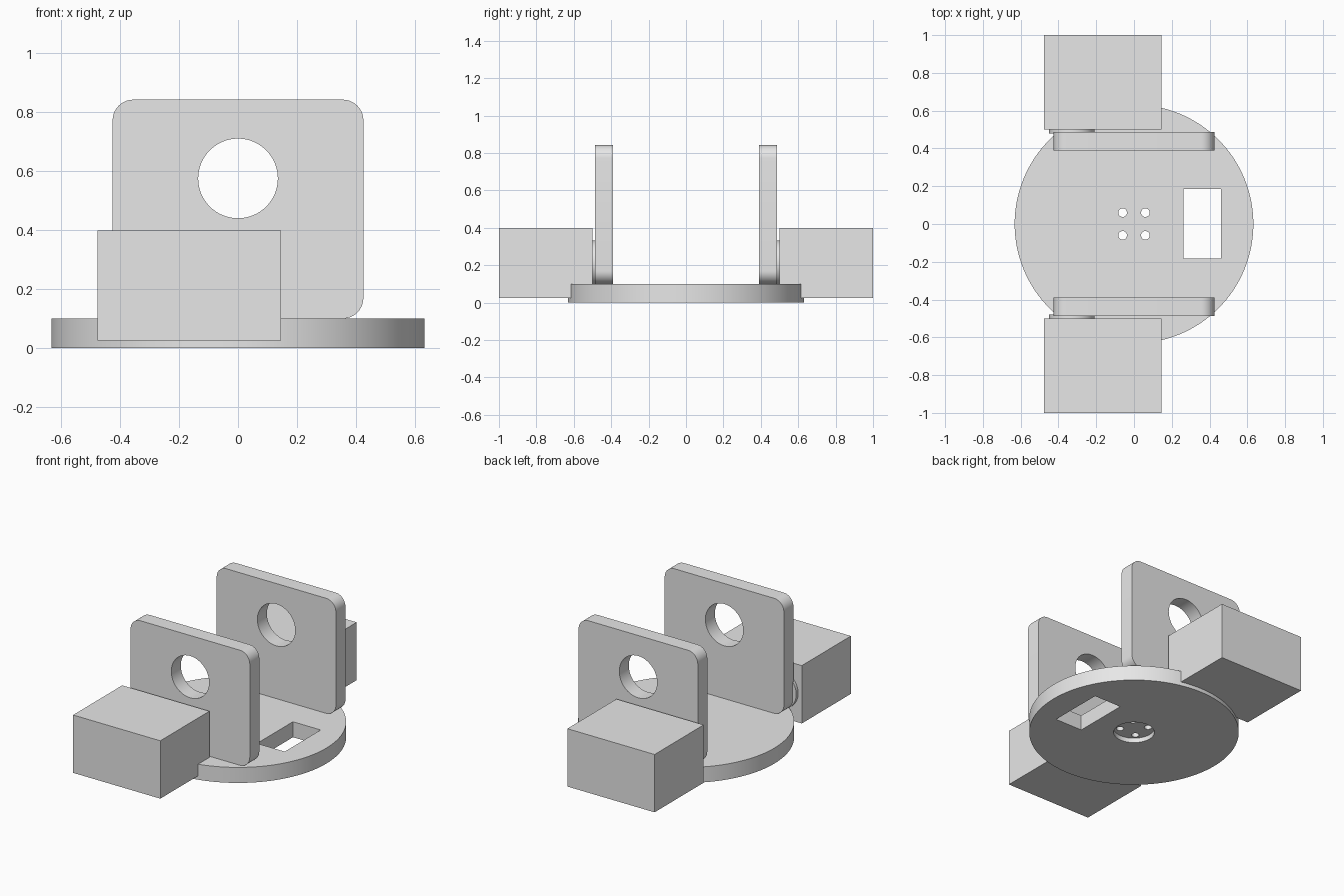
import bpy, bmesh
from math import sin, cos, pi
from mathutils import Matrix, Vector

cube = bpy.data.objects.get("Cube")
if cube:
    bpy.data.objects.remove(cube, do_unlink=True)

grey = bpy.data.materials.new("light_grey")
grey.use_nodes = True
grey.diffuse_color = (0.8, 0.8, 0.8, 1)
grey.node_tree.nodes["Principled BSDF"].inputs["Base Color"].default_value = (0.8, 0.8, 0.8, 1)


def circle(cx, cy, r, n=64):
    return [(cx + r * cos(2 * pi * i / n), cy + r * sin(2 * pi * i / n)) for i in range(n)]


def rect(x0, y0, x1, y1):
    return [(x0, y0), (x1, y0), (x1, y1), (x0, y1)]


def rounded_rect(x0, y0, x1, y1, r, n=10):
    corners = [(x1 - r, y1 - r), (x0 + r, y1 - r), (x0 + r, y0 + r), (x1 - r, y0 + r)]
    return [(cx + r * cos(pi / 2 * (k + i / n)), cy + r * sin(pi / 2 * (k + i / n)))
            for k, (cx, cy) in enumerate(corners) for i in range(n + 1)]


def prism(name, loops, low, high, upright=False):
    """Extrude an outline with holes along z, or along y when upright."""
    curve = bpy.data.curves.new(name, "CURVE")
    curve.dimensions = "2D"
    curve.fill_mode = "BOTH"
    curve.extrude = (high - low) / 2
    for loop in loops:
        spline = curve.splines.new("POLY")
        spline.points.add(len(loop) - 1)
        for point, (x, y) in zip(spline.points, loop):
            point.co = (x, y, 0, 1)
        spline.use_cyclic_u = True
    temp = bpy.data.objects.new(name + "_outline", curve)
    bpy.context.collection.objects.link(temp)
    bpy.context.view_layer.update()
    mesh = bpy.data.meshes.new_from_object(
        temp.evaluated_get(bpy.context.evaluated_depsgraph_get()))
    bpy.data.objects.remove(temp, do_unlink=True)
    bm = bmesh.new()
    bm.from_mesh(mesh)
    bmesh.ops.remove_doubles(bm, verts=bm.verts, dist=0.0001)
    middle = (low + high) / 2
    if upright:
        bm.transform(Matrix.Translation(Vector((0, middle, 0))) @ Matrix.Rotation(pi / 2, 4, "X"))
    else:
        bm.transform(Matrix.Translation(Vector((0, 0, middle))))
    bmesh.ops.recalc_face_normals(bm, faces=bm.faces)
    bm.to_mesh(mesh)
    bm.free()
    mesh.name = name
    mesh.materials.clear()
    mesh.materials.append(grey)
    obj = bpy.data.objects.new(name, mesh)
    bpy.context.collection.objects.link(obj)
    return obj


def smooth(obj):
    bpy.ops.object.select_all(action="DESELECT")
    obj.select_set(True)
    bpy.context.view_layer.objects.active = obj
    bpy.ops.object.shade_smooth_by_angle(angle=pi / 6)


# Round base with a cable slot and four screw holes
screws = [circle(x, y, 0.023, 24) for x in (-0.06, 0.06) for y in (-0.06, 0.06)]
base = prism("base", [circle(0, 0, 0.632, 128), rect(0.263, -0.182, 0.461, 0.184)] + screws, 0, 0.1)

# Shallow round recess under the base
cutter = prism("recess_cutter", [circle(0, 0, 0.123)], -0.05, 0.03)
cutter.hide_render = True
cut = base.modifiers.new("recess", "BOOLEAN")
cut.operation = "DIFFERENCE"
cut.solver = "EXACT"
cut.object = cutter
bpy.context.view_layer.objects.active = base
bpy.ops.object.modifier_apply(modifier=cut.name)
bpy.data.objects.remove(cutter, do_unlink=True)
smooth(base)

# Matching bracket, boss and motor block on both sides
for side, s in (("front", -1), ("back", 1)):
    def part(name, loops, near, far):
        low, high = sorted((s * near, s * far))
        smooth(prism(side + "_" + name, loops, low, high, upright=True))

    part("bracket", [rounded_rect(-0.425, 0.1, 0.425, 0.842, 0.07), circle(0, 0.575, 0.135)],
         0.39, 0.487)
    part("boss", [circle(-0.33, 0.212, 0.12)], 0.48, 0.51)
    part("motor_block", [rect(-0.476, 0.025, 0.146, 0.398)], 0.5, 1.0)
